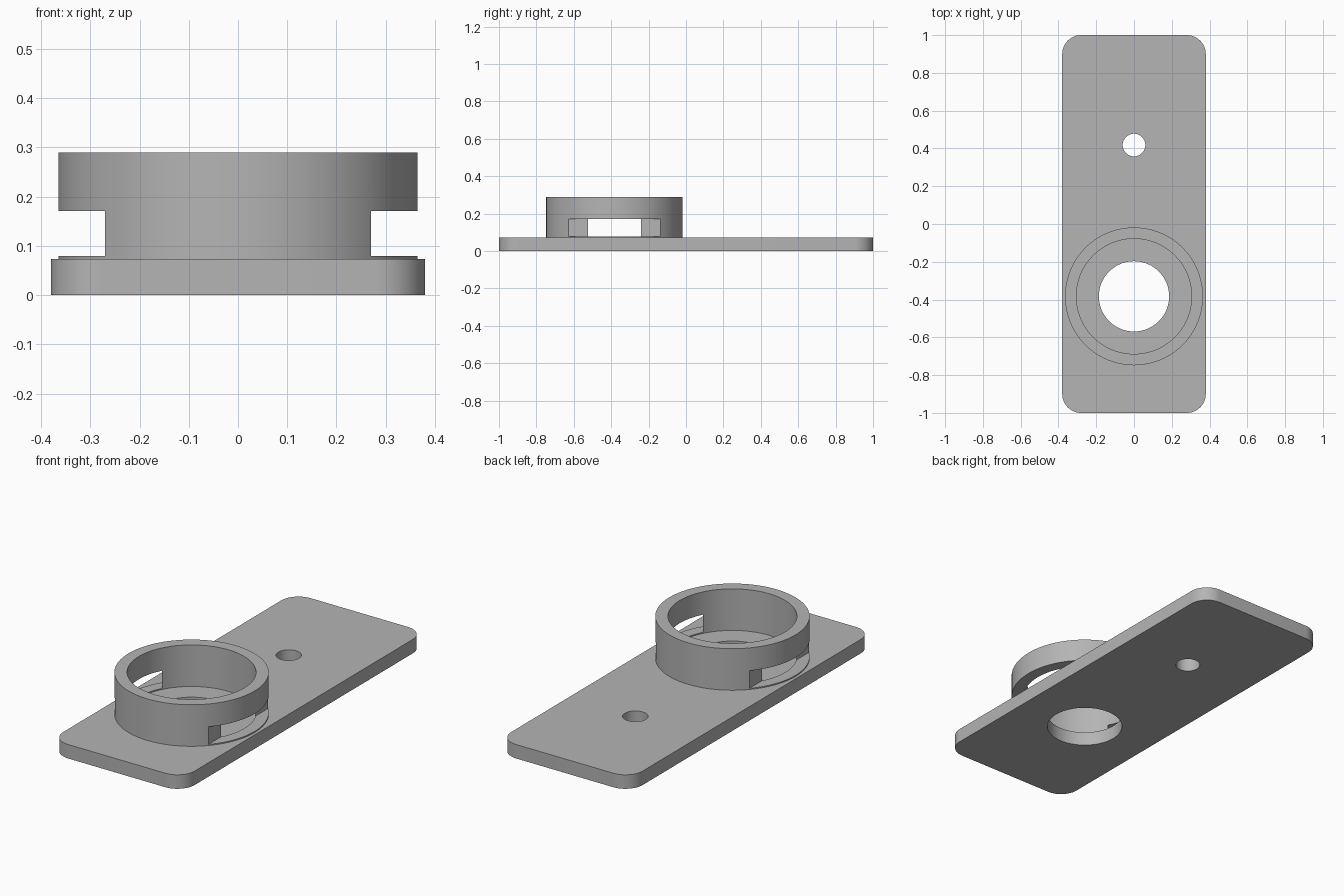
import bpy
import bmesh
from math import radians
from mathutils import Matrix, Vector

if "Cube" in bpy.data.objects:
    bpy.data.objects.remove(bpy.data.objects["Cube"], do_unlink=True)

PLATE_TOP = 0.073
RING_TOP = 0.29
RING_Y = -0.383

grey = bpy.data.materials.new("plain grey")
grey.use_nodes = True
grey.diffuse_color = (0.46, 0.46, 0.46, 1)
grey.node_tree.nodes["Principled BSDF"].inputs["Base Color"].default_value = (0.46, 0.46, 0.46, 1)


def add_object(name, bm):
    mesh = bpy.data.meshes.new(name)
    bm.to_mesh(mesh)
    bm.free()
    mesh.materials.append(grey)
    obj = bpy.data.objects.new(name, mesh)
    bpy.context.collection.objects.link(obj)
    return obj


def box(name, low, high, corner=0):
    """Box between two corners, with optional rounded upright edges."""
    low, high = Vector(low), Vector(high)
    bm = bmesh.new()
    bmesh.ops.create_cube(bm, size=1, matrix=Matrix.Translation((low + high) / 2)
                          @ Matrix.Diagonal((*(high - low), 1)))
    if corner:
        upright = [e for e in bm.edges
                   if abs(e.verts[0].co.z - e.verts[1].co.z) > 0.01]
        bmesh.ops.bevel(bm, geom=upright, offset=corner, segments=12,
                        profile=0.5, affect='EDGES')
    return add_object(name, bm)


def cylinder(name, radius, y, z0, z1):
    bm = bmesh.new()
    bmesh.ops.create_cone(bm, cap_ends=True, segments=96, radius1=radius,
                          radius2=radius, depth=z1 - z0,
                          matrix=Matrix.Translation((0, y, (z0 + z1) / 2)))
    return add_object(name, bm)


def cut(target, cutter):
    """Subtract the cutter, then remove it."""
    cutter.hide_render = True
    mod = target.modifiers.new("cut", 'BOOLEAN')
    mod.operation = 'DIFFERENCE'
    mod.solver = 'EXACT'
    mod.object = cutter
    bpy.ops.object.select_all(action='DESELECT')
    bpy.context.view_layer.objects.active = target
    target.select_set(True)
    bpy.ops.object.modifier_apply(modifier=mod.name)
    bpy.data.objects.remove(cutter, do_unlink=True)


# Base plate with a large hole under the ring and a small mounting hole
plate = box("base_plate", (-0.38, -1, 0), (0.38, 1, PLATE_TOP), corner=0.1)
cut(plate, cylinder("large_hole_cutter", 0.186, RING_Y, -0.1, 0.2))
cut(plate, cylinder("small_hole_cutter", 0.06, 0.418, -0.1, 0.2))

# Upright ring, seated slightly into the plate
ring = cylinder("ring_wall", 0.365, RING_Y, PLATE_TOP - 0.01, RING_TOP)
cut(ring, cylinder("bore_cutter", 0.305, RING_Y, -0.1, 0.5))

# Flat-backed side slots that leave a thin lip above the plate
for side in (-1, 1):
    xs = sorted((side * 0.27, side * 0.5))
    cut(ring, box("slot_cutter", (xs[0], -0.9, 0.079), (xs[1], 0.2, 0.171)))

# Smooth round walls, crisp edges
for obj in (plate, ring):
    bpy.ops.object.select_all(action='DESELECT')
    bpy.context.view_layer.objects.active = obj
    obj.select_set(True)
    bpy.ops.object.shade_smooth_by_angle(angle=radians(30))
